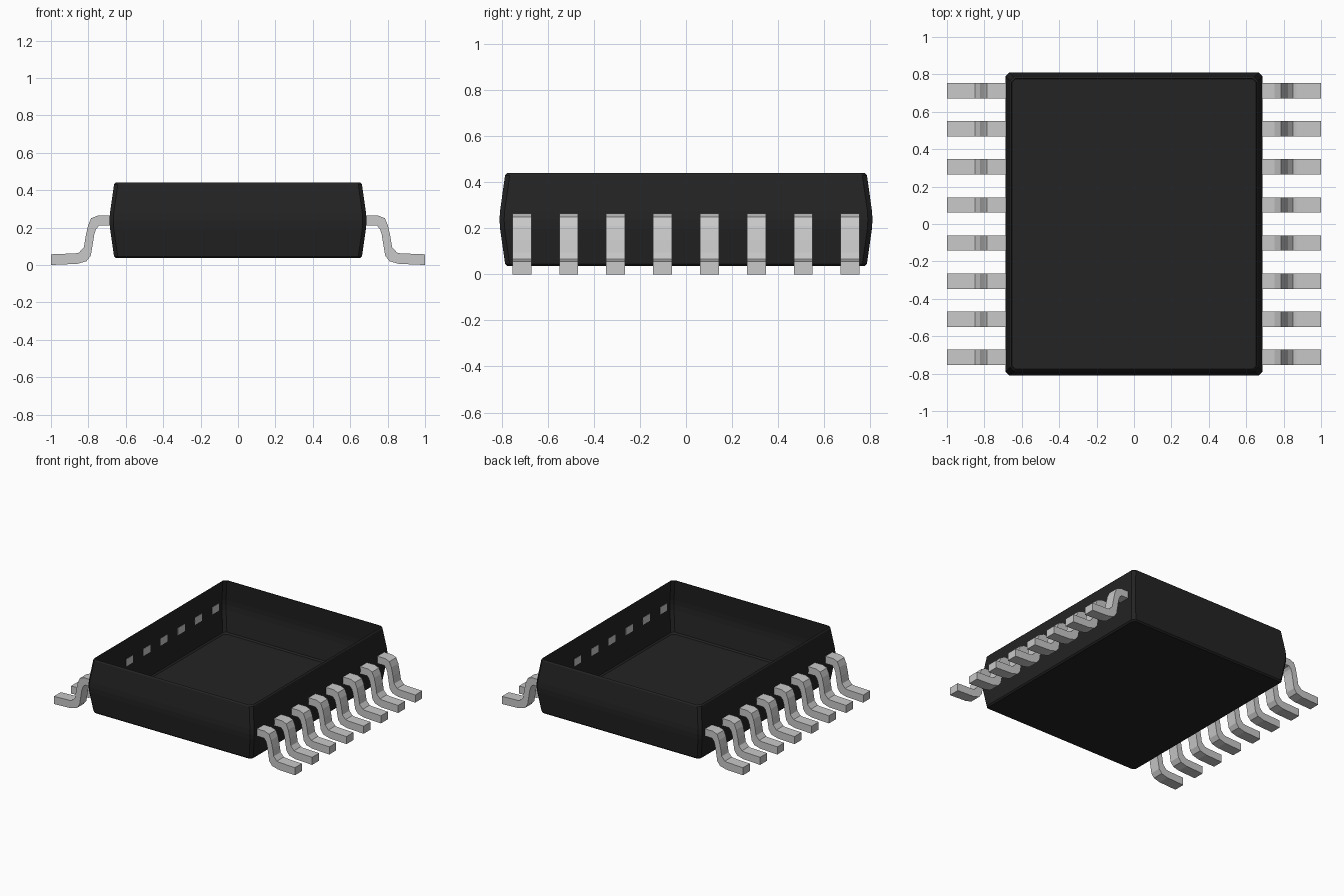
import bpy
import bmesh

cube = bpy.data.objects.get("Cube")
if cube:
    bpy.data.objects.remove(cube, do_unlink=True)


def make_material(name, color, roughness):
    mat = bpy.data.materials.new(name)
    mat.use_nodes = True
    mat.diffuse_color = color
    bsdf = next(n for n in mat.node_tree.nodes if n.type == 'BSDF_PRINCIPLED')
    bsdf.inputs["Base Color"].default_value = color
    bsdf.inputs["Roughness"].default_value = roughness
    return mat


def make_object(name, bm, mat):
    mesh = bpy.data.meshes.new(name)
    bm.to_mesh(mesh)
    bm.free()
    mesh.materials.append(mat)
    obj = bpy.data.objects.new(name, mesh)
    bpy.context.collection.objects.link(obj)
    return obj


black = make_material("black plastic", (0.017, 0.017, 0.017, 1), 0.6)
silver = make_material("silver metal", (0.58, 0.58, 0.58, 1), 0.4)

HALF_X, HALF_Y, CHAMFER = 0.687, 0.81, 0.02


# Package body: open-topped shell of stacked chamfered rectangles
def body_ring(bm, z, inset):
    x, y, c = HALF_X - inset, HALF_Y - inset, CHAMFER
    corners = [(x, y - c), (x - c, y), (c - x, y), (-x, y - c),
               (-x, c - y), (c - x, -y), (x - c, -y), (x, c - y)]
    return [bm.verts.new((px, py, z)) for px, py in corners]


bm = bmesh.new()
profile = [(0.036, 0.034), (0.046, 0.024), (0.2, 0.002), (0.238, 0),
           (0.275, 0.002), (0.43, 0.024), (0.44, 0.032)]
rings = [body_ring(bm, z, inset) for z, inset in profile]
for low, high in zip(rings, rings[1:]):
    for i in range(len(low)):
        j = (i + 1) % len(low)
        bm.faces.new((low[i], low[j], high[j], high[i]))
bm.faces.new(list(reversed(rings[0])))
make_object("package_body", bm, black)

# Gull-wing pin: upper and lower outline from body to foot
upper = [(0.684, 0.264), (0.75, 0.264), (0.785, 0.25), (0.802, 0.21),
         (0.815, 0.15), (0.824, 0.095), (0.85, 0.066), (1.0, 0.057)]
lower = [(0.684, 0.21), (0.742, 0.21), (0.758, 0.193), (0.768, 0.165),
         (0.777, 0.11), (0.787, 0.05), (0.81, 0.02), (1.0, 0.0)]
lower.insert(7, (0.86, 0.006))
upper.insert(7, (0.87, 0.062))
PITCH, HALF_WIDTH = 0.2037, 0.041


def make_pin(name, side, y):
    bm = bmesh.new()
    sections = []
    for (ux, uz), (lx, lz) in zip(upper, lower):
        points = [(ux, -1, uz), (ux, 1, uz), (lx, 1, lz), (lx, -1, lz)]
        sections.append([bm.verts.new((side * px, y + s * HALF_WIDTH, pz))
                         for px, s, pz in points])
    for a, b in zip(sections, sections[1:]):
        for i in range(4):
            j = (i + 1) % 4
            bm.faces.new((a[i], a[j], b[j], b[i]))
    bm.faces.new(sections[0])
    bm.faces.new(sections[-1])
    bmesh.ops.recalc_face_normals(bm, faces=bm.faces)
    make_object(name, bm, silver)


# Eight pins along each long side
for side, label in ((1, "left"), (-1, "right")):
    for n in range(8):
        make_pin(f"{label}_pin_{n + 1}", side, (n - 3.5) * PITCH)
